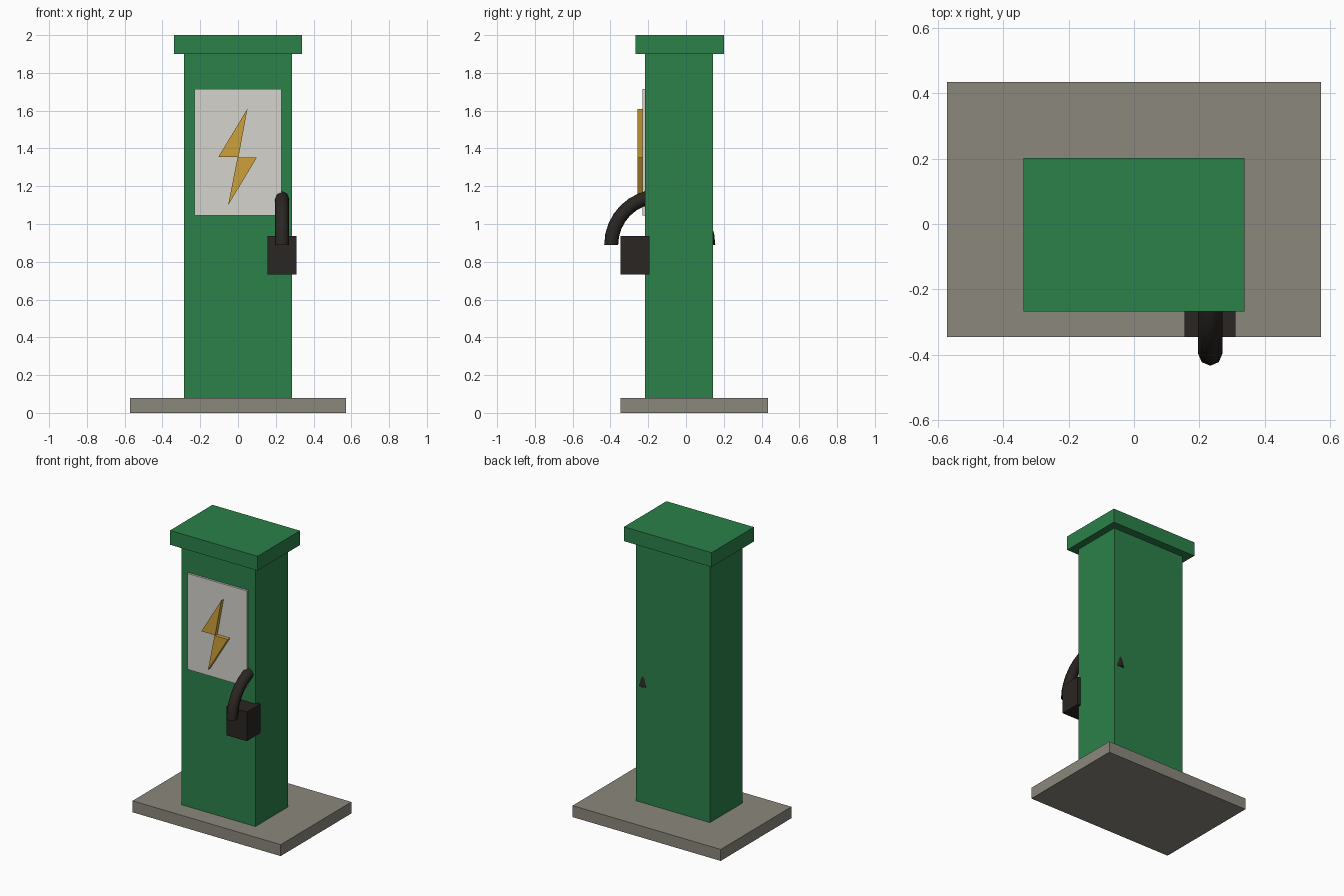
import bpy, bmesh, math

if "Cube" in bpy.data.objects:
    bpy.data.objects.remove(bpy.data.objects["Cube"])


def material(name, rgb):
    # display colours converted to linear
    m = bpy.data.materials.new(name)
    m.diffuse_color = [(c / 255) ** 2.2 for c in rgb] + [1]
    m.use_nodes = True
    m.node_tree.nodes["Principled BSDF"].inputs["Base Color"].default_value = m.diffuse_color
    return m


GREEN = material("green_paint", (47, 128, 75))
STONE = material("concrete", (138, 134, 124))
PANEL = material("light_panel", (213, 210, 203))
GOLD = material("gold", (205, 160, 60))
DARK = material("dark_rubber", (46, 42, 39))


def finish(name, bm, mat):
    bmesh.ops.recalc_face_normals(bm, faces=bm.faces[:])
    me = bpy.data.meshes.new(name)
    bm.to_mesh(me)
    bm.free()
    me.materials.append(mat)
    ob = bpy.data.objects.new(name, me)
    bpy.context.collection.objects.link(ob)
    return ob


def box(name, x, y, z, mat):
    bm = bmesh.new()
    bmesh.ops.create_cube(bm, size=1)
    for v in bm.verts:
        for i, (lo, hi) in enumerate((x, y, z)):
            v.co[i] = hi if v.co[i] > 0 else lo
    return finish(name, bm, mat)


# Plinth, cabinet, roof cap and display
box("base", (-0.572, 0.572), (-0.346, 0.434), (0, 0.08), STONE)
box("cabinet", (-0.286, 0.286), (-0.216, 0.144), (0.08, 1.9), GREEN)
box("cap", (-0.338, 0.338), (-0.267, 0.201), (1.9, 2.0), GREEN)
box("display_panel", (-0.23, 0.23), (-0.23, -0.21), (1.045, 1.715), PANEL)

# Lightning bolt: extruded outline
outline = [(0.05, 1.61), (-0.104, 1.355), (-0.002, 1.355),
           (-0.052, 1.1), (0.1, 1.352), (0.002, 1.352)]
bm = bmesh.new()
face = bm.faces.new([bm.verts.new((x, -0.256, z)) for x, z in outline])
ext = bmesh.ops.extrude_face_region(bm, geom=[face])
bmesh.ops.translate(bm, vec=(0, 0.031, 0),
                    verts=[g for g in ext["geom"] if isinstance(g, bmesh.types.BMVert)])
finish("bolt", bm, GOLD)

# Connector holster
box("connector", (0.155, 0.31), (-0.346, -0.194), (0.732, 0.936), DARK)

# Cable: half ring swept through the cabinet
SIDES, STEPS, R, r = 8, 16, 0.257, 0.037
bm = bmesh.new()
rings = []
for i in range(STEPS + 1):
    a = math.pi * i / STEPS
    ring = []
    for j in range(SIDES):
        b = math.tau * j / SIDES
        d = R + r * math.cos(b)
        ring.append(bm.verts.new((0.233 + r * math.sin(b),
                                  -0.139 - d * math.cos(a),
                                  0.89 + d * math.sin(a))))
    rings.append(ring)
for p, q in zip(rings, rings[1:]):
    for j in range(SIDES):
        k = (j + 1) % SIDES
        bm.faces.new((p[j], p[k], q[k], q[j]))
bm.faces.new(rings[0])
bm.faces.new(rings[-1])
cable = finish("cable", bm, DARK)
bpy.context.view_layer.objects.active = cable
cable.select_set(True)
bpy.ops.object.shade_smooth_by_angle(angle=math.radians(50))
